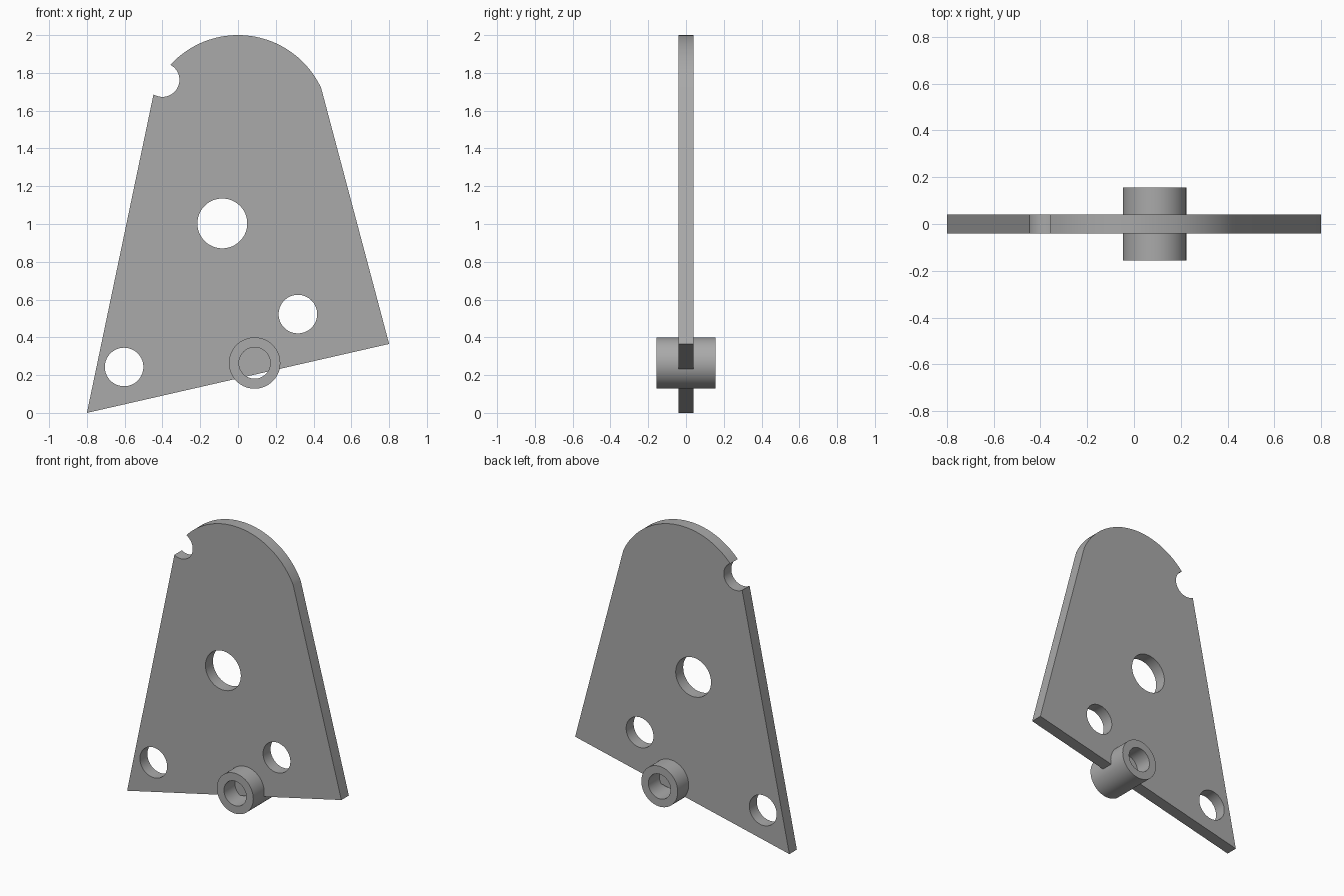
import bpy, bmesh, math

old = bpy.data.objects.get("Cube")
if old:
    bpy.data.objects.remove(old, do_unlink=True)

PLATE_HALF, TUBE_HALF = 0.04, 0.157

# Material
metal = bpy.data.materials.new("plain grey")
metal.use_nodes = True
GREY = (0.4, 0.4, 0.4, 1)
metal.diffuse_color = GREY
metal.node_tree.nodes["Principled BSDF"].inputs["Base Color"].default_value = GREY


def arc(cx, cz, r, start, end, steps):
    return [(cx + r * math.cos(start + (end - start) * i / steps),
             cz + r * math.sin(start + (end - start) * i / steps))
            for i in range(steps + 1)]


def prism(name, outline, half):
    """Extrude an x-z outline symmetrically along y."""
    bm = bmesh.new()
    face = bm.faces.new([bm.verts.new((x, -half, z)) for x, z in outline])
    new = bmesh.ops.extrude_face_region(bm, geom=[face])["geom"]
    moved = [v for v in new if isinstance(v, bmesh.types.BMVert)]
    bmesh.ops.translate(bm, verts=moved, vec=(0, 2 * half, 0))
    bmesh.ops.recalc_face_normals(bm, faces=bm.faces)
    mesh = bpy.data.meshes.new(name)
    bm.to_mesh(mesh)
    bm.free()
    obj = bpy.data.objects.new(name, mesh)
    bpy.context.collection.objects.link(obj)
    mesh.materials.append(metal)
    return obj


def disc(name, x, z, r, half):
    return prism(name, arc(x, z, r, 0, math.tau, 64)[:-1], half)


def activate(obj):
    bpy.ops.object.select_all(action="DESELECT")
    obj.select_set(True)
    bpy.context.view_layer.objects.active = obj


def drill(obj, x, z, r):
    cutter = disc("hole_cutter", x, z, r, 0.3)
    cutter.hide_render = True
    mod = obj.modifiers.new("hole", "BOOLEAN")
    mod.operation, mod.solver, mod.object = "DIFFERENCE", "EXACT", cutter
    activate(obj)
    bpy.ops.object.modifier_apply(modifier=mod.name)
    bpy.data.objects.remove(cutter, do_unlink=True)


# Tapered plate with a rounded top and a sloping lower edge
top_z, top_r = 1.514, 0.486
side = math.atan2(1.72 - top_z, 0.44)
outline = [(-0.8, 0), (0.8, 0.365)] + arc(0, top_z, top_r, side, math.pi - side, 48)
plate = prism("plate", outline, PLATE_HALF)

# Three round holes and the notch on the rounded edge
for x, z, r in [(-0.083, 1.003, 0.132), (0.317, 0.523, 0.102),
                (-0.603, 0.243, 0.102), (-0.4, 1.763, 0.09)]:
    drill(plate, x, z, r)

# Bushing straddling the lower edge, with the plate running across its bore
bushing = disc("bushing", 0.088, 0.264, 0.136, TUBE_HALF)
drill(bushing, 0.088, 0.264, 0.083)

for part in (plate, bushing):
    activate(part)
    bpy.ops.object.shade_smooth_by_angle(angle=math.radians(30))
